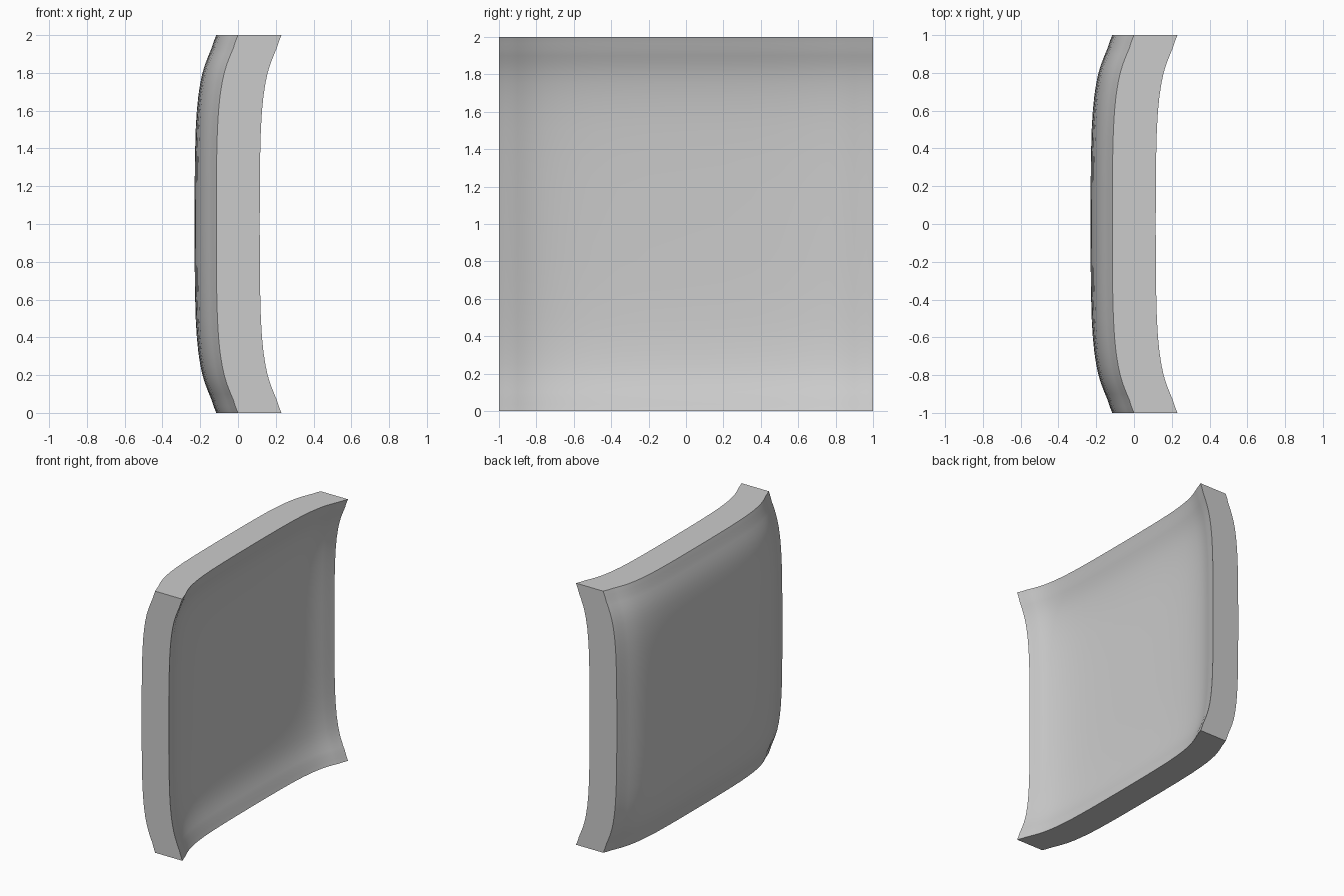
import bpy
import bmesh
import math

cube = bpy.data.objects.get("Cube")
if cube:
    bpy.data.objects.remove(cube, do_unlink=True)

THICK = 0.23

# Rim profile: distance from the middle, and how far the panel curves toward +x
PROFILE = [(0, 0), (0.2, 0.0005), (0.35, 0.002), (0.5, 0.006), (0.6, 0.012),
           (0.68, 0.02), (0.75, 0.031), (0.8, 0.042), (0.84, 0.054),
           (0.87, 0.065), (0.9, 0.077), (0.93, 0.09), (0.965, 0.101), (1, 0.115)]
STATIONS = [(-d, f) for d, f in PROFILE[:0:-1]] + PROFILE

mat = bpy.data.materials.new("plain_grey")
mat.use_nodes = True
grey = (0.6, 0.6, 0.6, 1)
mat.diffuse_color = grey
mat.node_tree.nodes["Principled BSDF"].inputs["Base Color"].default_value = grey

# Dished sheet: the curve is applied along both the width and the height
bm = bmesh.new()
rows = [[bm.verts.new((-THICK + fy + fz, y, 1 + z)) for y, fy in STATIONS]
        for z, fz in STATIONS]
for low, high in zip(rows, rows[1:]):
    for i in range(len(low) - 1):
        bm.faces.new((low[i], high[i], high[i + 1], low[i + 1]))

# Thicken straight along x, keeping the back sheet as the second skin
back = bm.faces[:]
ret = bmesh.ops.extrude_face_region(bm, geom=back, use_keep_orig=True)
moved = [g for g in ret["geom"] if isinstance(g, bmesh.types.BMVert)]
bmesh.ops.translate(bm, verts=moved, vec=(THICK, 0, 0))
bmesh.ops.recalc_face_normals(bm, faces=bm.faces)

mesh = bpy.data.meshes.new("dished_panel")
bm.to_mesh(mesh)
bm.free()
mesh.materials.append(mat)
panel = bpy.data.objects.new("dished_panel", mesh)
bpy.context.collection.objects.link(panel)

# Smooth skins with crisp rim corners
bpy.ops.object.select_all(action="DESELECT")
panel.select_set(True)
bpy.context.view_layer.objects.active = panel
bpy.ops.object.shade_smooth_by_angle(angle=math.radians(40))
